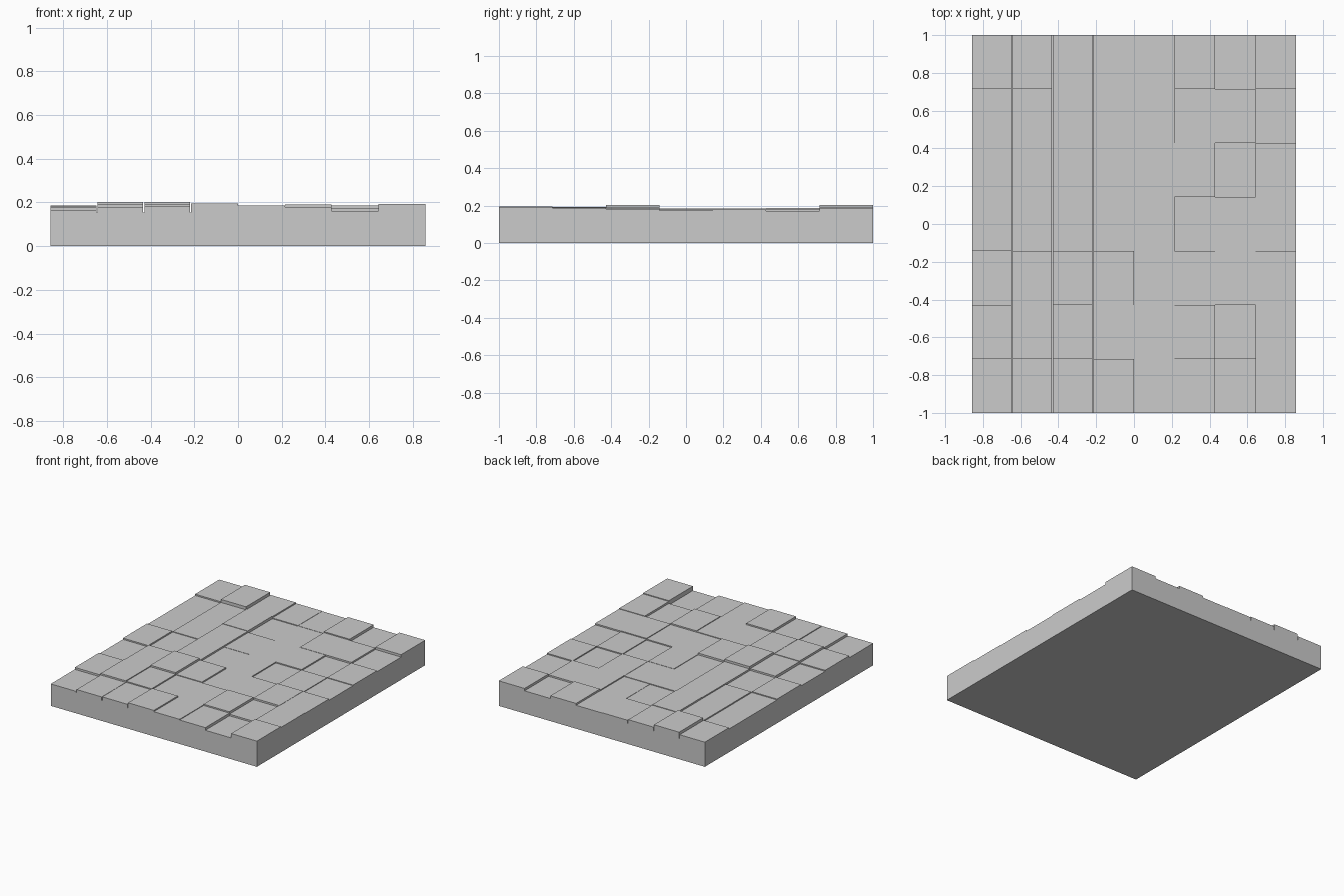
import bpy
import bmesh
from mathutils import Matrix

if "Cube" in bpy.data.objects:
    bpy.data.objects.remove(bpy.data.objects["Cube"], do_unlink=True)

# Plain stone grey
stone = bpy.data.materials.new("stone_grey")
stone.use_nodes = True
grey = (0.6, 0.6, 0.6, 1.0)
stone.diffuse_color = grey
stone.node_tree.nodes["Principled BSDF"].inputs["Base Color"].default_value = grey

WIDTH, LENGTH = 1.714, 2.0
SLAB_TOP = 0.155

# Top heights of the paving tiles in thousandths, front row first, left column at -x
HEIGHTS = [
    [165, 180, 182, 195, 185, 180, 160, 193],
    [180, 192, 190, 185, 185, 190, 172, 187],
    [172, 188, 202, 190, 180, 180, 185, 183],
    [182, 175, 185, 176, 180, 172, 178, 173],
    [175, 180, 185, 178, 178, 180, 170, 178],
    [175, 180, 188, 172, 174, 182, 182, 170],
    [185, 203, 184, 178, 176, 190, 170, 188],
]


def add_box(bm, low, high):
    """Add an axis-aligned box between two corners."""
    size = [b - a for a, b in zip(low, high)]
    middle = [(a + b) / 2 for a, b in zip(low, high)]
    matrix = Matrix.Translation(middle) @ Matrix.Diagonal((*size, 1.0))
    bmesh.ops.create_cube(bm, size=1.0, matrix=matrix)


def make_object(name, bm):
    """Turn a bmesh into a flat-shaded stone object."""
    mesh = bpy.data.meshes.new(name)
    bm.to_mesh(mesh)
    bm.free()
    mesh.materials.append(stone)
    part = bpy.data.objects.new(name, mesh)
    bpy.context.scene.collection.objects.link(part)
    return part


# Base slab under all tiles
slab = bmesh.new()
add_box(slab, (-WIDTH / 2, -LENGTH / 2, 0), (WIDTH / 2, LENGTH / 2, SLAB_TOP))
make_object("base_slab", slab)

# Uneven paving tiles, with narrow joints beside the left-hand columns
tiles = bmesh.new()
rows, columns = len(HEIGHTS), len(HEIGHTS[0])
tile_width, tile_length = WIDTH / columns, LENGTH / rows
jointed_columns = (0, 1, 2)
joint = 0.005
for row, row_heights in enumerate(HEIGHTS):
    front = -LENGTH / 2 + row * tile_length
    for column, height in enumerate(row_heights):
        left = -WIDTH / 2 + column * tile_width
        right = left + tile_width
        if column in jointed_columns:
            right -= joint
        add_box(tiles, (left, front, SLAB_TOP),
                (right, front + tile_length, height / 1000))
make_object("paving_tiles", tiles)
